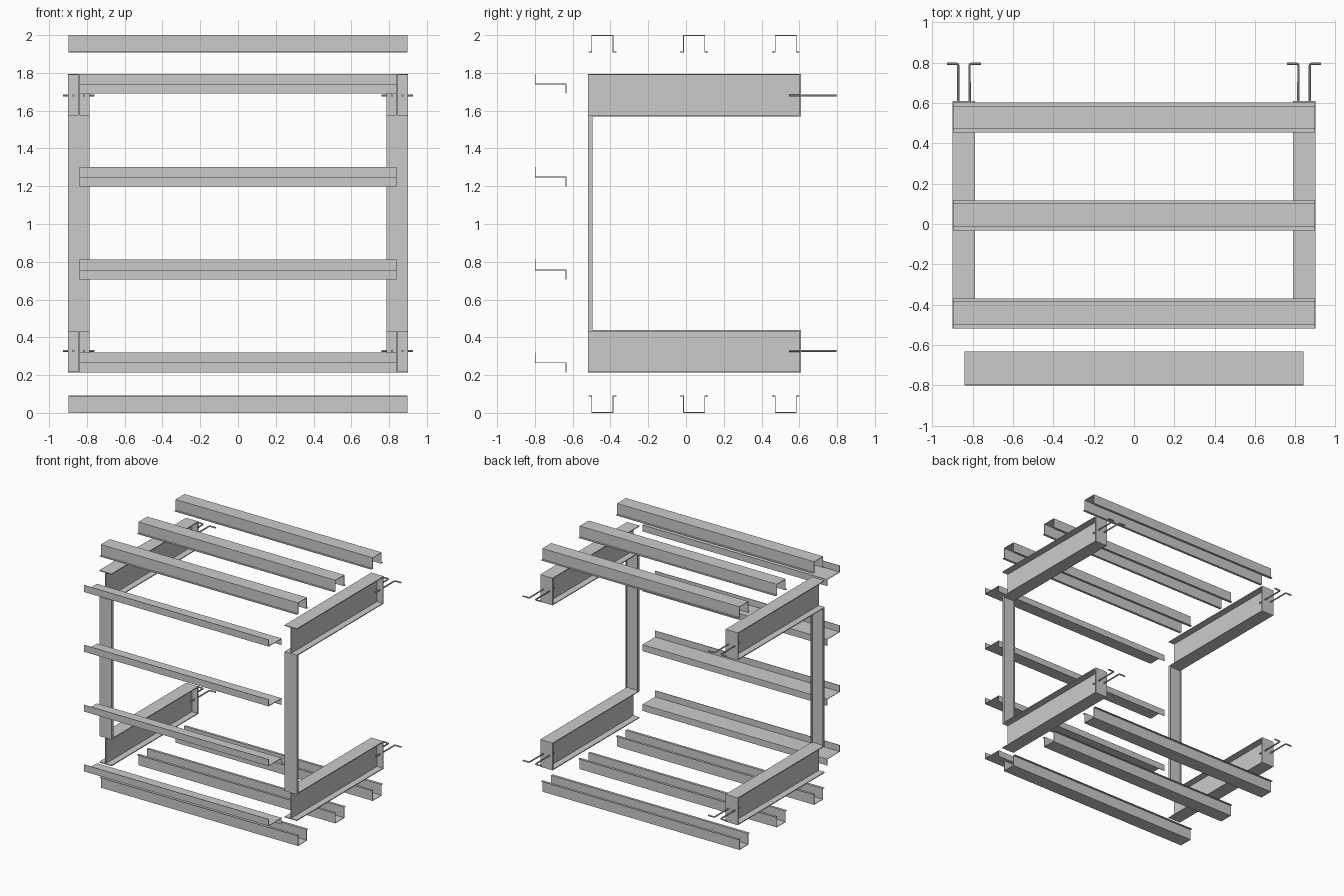
import bpy, bmesh
from mathutils import Vector

if "Cube" in bpy.data.objects:
    bpy.data.objects.remove(bpy.data.objects["Cube"])


def add_mesh(name, bm):
    bmesh.ops.recalc_face_normals(bm, faces=bm.faces)
    mesh = bpy.data.meshes.new(name)
    bm.to_mesh(mesh)
    bm.free()
    ob = bpy.data.objects.new(name, mesh)
    bpy.context.collection.objects.link(ob)
    return ob


def solid(name, pts, to3d, a, b):
    """Extrude a closed 2D profile from a to b; to3d maps (u, v, t) to space."""
    bm = bmesh.new()
    face = bm.faces.new([bm.verts.new(to3d(u, v, a)) for u, v in pts])
    new = bmesh.ops.extrude_face_region(bm, geom=[face])["geom"]
    step = Vector(to3d(0, 0, b)) - Vector(to3d(0, 0, a))
    bmesh.ops.translate(bm, vec=step, verts=[e for e in new if isinstance(e, bmesh.types.BMVert)])
    return add_mesh(name, bm)


def sheet(name, pts, half, thick=0.004):
    """Bent sheet rail: open (y, z) centre line run along x, given thickness."""
    bm = bmesh.new()
    left, right = [[bm.verts.new((x, y, z)) for y, z in pts] for x in (-half, half)]
    for i in range(len(pts) - 1):
        bm.faces.new((left[i], left[i + 1], right[i + 1], right[i]))
    ob = add_mesh(name, bm)
    mod = ob.modifiers.new("thickness", "SOLIDIFY")
    mod.thickness = thick
    mod.offset = 0
    mod.use_even_offset = True
    return ob


def along_y(u, v, t):
    return (u, t, v)


def along_z(u, v, t):
    return (u, v, t)


# Hat-section rails: upright on the roof, inverted at the floor
for n, y in enumerate((-0.443, 0.043, 0.528)):
    hat = [(-0.074, 0), (-0.056, 0), (-0.056, 0.088), (0.056, 0.088), (0.056, 0), (0.074, 0)]
    sheet(f"roof_rail_{n}", [(y + u, 1.91 + v) for u, v in hat], 0.897)
    sheet(f"floor_rail_{n}", [(y + u, 0.09 - v) for u, v in hat], 0.897)

# Z-section front rails
for n, z in enumerate((0.265, 0.757, 1.249, 1.741)):
    zed = [(-0.798, z + 0.054), (-0.798, z), (-0.635, z), (-0.635, z - 0.051)]
    sheet(f"front_rail_{n}", zed, 0.84)

W, FL, WEB = 0.056, 0.007, 0.003
for side, s in (("left", -1), ("right", 1)):
    cx = 0.843 * s
    # Column: shallow channel open to the back
    channel = [(-W, -0.519), (W, -0.519), (W, -0.496), (W - 0.005, -0.496),
               (W - 0.005, -0.513), (-W + 0.005, -0.513), (-W + 0.005, -0.496), (-W, -0.496)]
    solid(f"{side}_column", [(cx + u, v) for u, v in channel], along_z, 0.438, 1.57)

    for level, z0, z1, zb in (("lower", 0.213, 0.438, 0.328), ("upper", 1.57, 1.795, 1.68)):
        # I-beam
        ibeam = [(-W, z0), (W, z0), (W, z0 + FL), (WEB, z0 + FL), (WEB, z1 - FL), (W, z1 - FL),
                 (W, z1), (-W, z1), (-W, z1 - FL), (-WEB, z1 - FL), (-WEB, z0 + FL), (-W, z0 + FL)]
        solid(f"{side}_{level}_beam", [(cx + u, v) for u, v in ibeam], along_y, -0.519, 0.6)
        # End plate
        plate = [(-W, z0), (W, z0), (W, z1), (-W, z1)]
        solid(f"{side}_{level}_end_plate", [(cx + u, v) for u, v in plate], along_y, 0.6, 0.61)
        # Pair of hooked anchor rods, bent away from each other
        for name, d in (("a", -1), ("b", 1)):
            cu = bpy.data.curves.new("anchor", "CURVE")
            cu.dimensions = "3D"
            cu.bevel_depth = 0.006
            cu.bevel_resolution = 2
            cu.use_fill_caps = True
            sp = cu.splines.new("POLY")
            path = [(0.028, 0.545), (0.028, 0.786), (0.031, 0.792), (0.037, 0.794), (0.084, 0.794)]
            sp.points.add(len(path) - 1)
            for p, (u, y) in zip(sp.points, path):
                p.co = (cx + d * u, y, zb, 1)
            rod = bpy.data.objects.new(f"{side}_{level}_anchor_{name}", cu)
            bpy.context.collection.objects.link(rod)
            bpy.ops.object.select_all(action="DESELECT")
            rod.select_set(True)
            bpy.context.view_layer.objects.active = rod
            bpy.ops.object.convert(target="MESH")
            bpy.ops.object.shade_smooth_by_angle()
